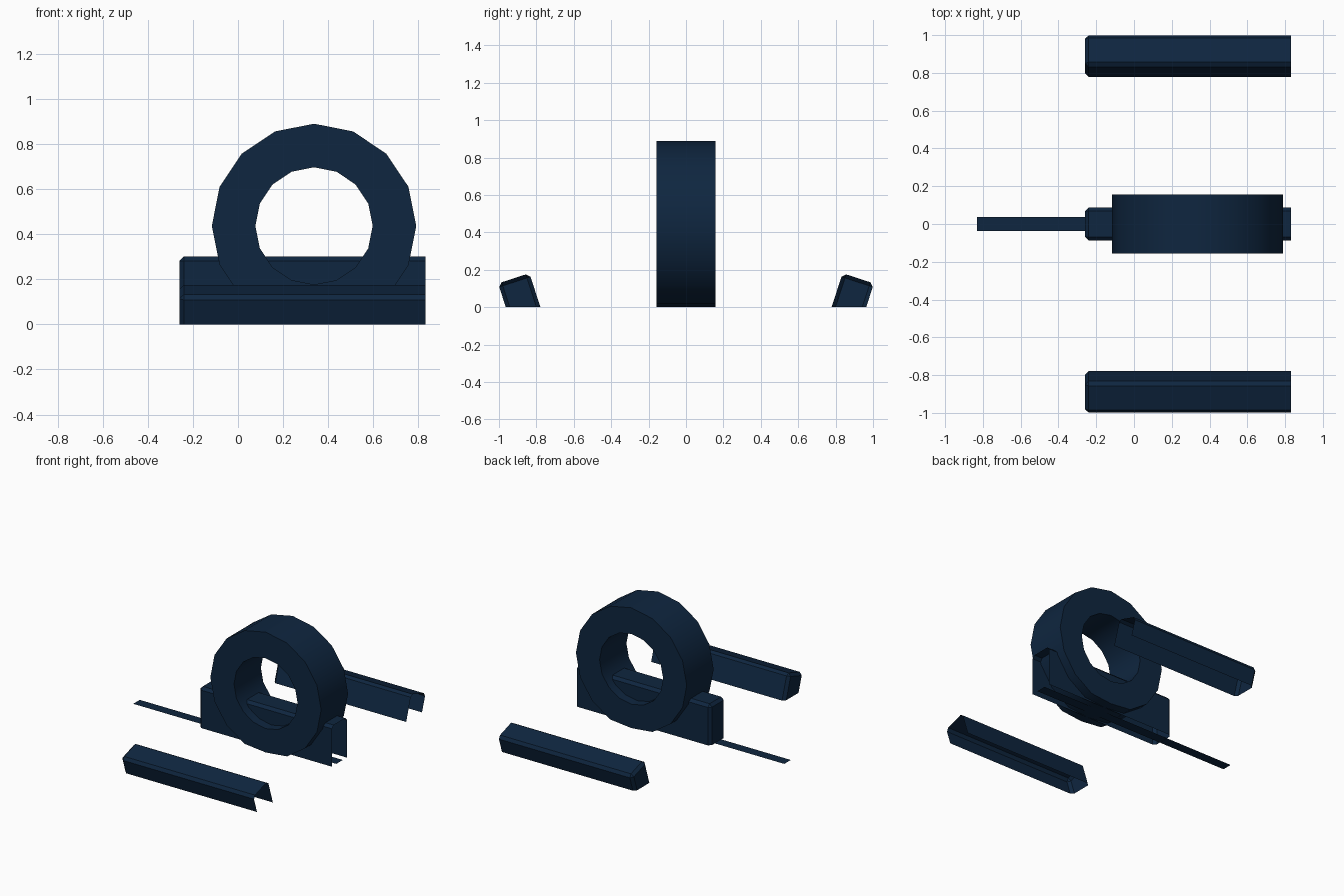
import bpy, bmesh, math
from mathutils import Matrix, Vector

if "Cube" in bpy.data.objects:
    bpy.data.objects.remove(bpy.data.objects["Cube"])

navy = bpy.data.materials.new("dark navy")
navy.diffuse_color = (0.0045, 0.019, 0.05, 1)
navy.use_nodes = True
navy.node_tree.nodes["Principled BSDF"].inputs["Base Color"].default_value = navy.diffuse_color


def finish(name, bm, smooth=False):
    me = bpy.data.meshes.new(name)
    bm.to_mesh(me)
    bm.free()
    me.materials.append(navy)
    ob = bpy.data.objects.new(name, me)
    bpy.context.collection.objects.link(ob)
    if smooth:
        bpy.ops.object.select_all(action='DESELECT')
        ob.select_set(True)
        bpy.context.view_layer.objects.active = ob
        bpy.ops.object.shade_smooth_by_angle(angle=math.radians(30))
    return ob


X0, X1 = -0.26, 0.83      # closed end, open end
W, H, BEV = 0.176, 0.30, 0.02


def channel(name, y, top, tilt):
    """Chamfered cover, open below and at +x, tilted about x and cut at the floor."""
    bm = bmesh.new()
    bmesh.ops.create_cube(bm, size=1)
    bmesh.ops.transform(bm, verts=bm.verts, matrix=Matrix.Translation(
        ((X0 + X1) / 2, 0, -H / 2)) @ Matrix.Diagonal((X1 - X0, W, H, 1)))
    bm.normal_update()
    gone = [f for f in bm.faces if f.normal.z < -0.9 or f.normal.x > 0.9]
    bmesh.ops.delete(bm, geom=gone, context='FACES')
    edges = [e for e in bm.edges if len(e.link_faces) == 2]
    bmesh.ops.bevel(bm, geom=edges, offset=BEV, segments=1, affect='EDGES')
    bmesh.ops.transform(bm, verts=bm.verts, matrix=Matrix.Translation((0, y, top))
                        @ Matrix.Rotation(tilt, 4, 'X'))
    if tilt:
        bmesh.ops.bisect_plane(bm, geom=bm.verts[:] + bm.edges[:] + bm.faces[:],
                               plane_co=(0, 0, 0), plane_no=(0, 0, 1), clear_inner=True)
    return finish(name, bm)


# Central upright cover and the two tilted side rails
channel("center_block", 0, H, 0)
for side, s in (("front", -1), ("back", 1)):
    channel(side + "_rail", s * 0.921, 0.154, -s * math.radians(18))

# Sixteen-sided ring standing across the central block
bm = bmesh.new()
N, CX, CZ = 16, 0.337, 0.436
loops = []
for r, y in ((0.453, -0.157), (0.453, 0.157), (0.26, 0.157), (0.26, -0.157)):
    loops.append([bm.verts.new((CX + r * math.cos(math.tau * i / N), y,
                                max(0, CZ + r * math.sin(math.tau * i / N))))
                  for i in range(N)])
for k in range(4):
    a, b = loops[k], loops[(k + 1) % 4]
    for i in range(N):
        j = (i + 1) % N
        bm.faces.new((a[i], a[j], b[j], b[i]))
bmesh.ops.recalc_face_normals(bm, faces=bm.faces)
finish("ring", bm, smooth=True)

# Thin strip along the floor
bm = bmesh.new()
bm.faces.new([bm.verts.new((x, y, 0.002)) for x, y in
              ((-0.83, -0.038), (0.83, -0.038), (0.83, 0.038), (-0.83, 0.038))])
finish("floor_strip", bm)
